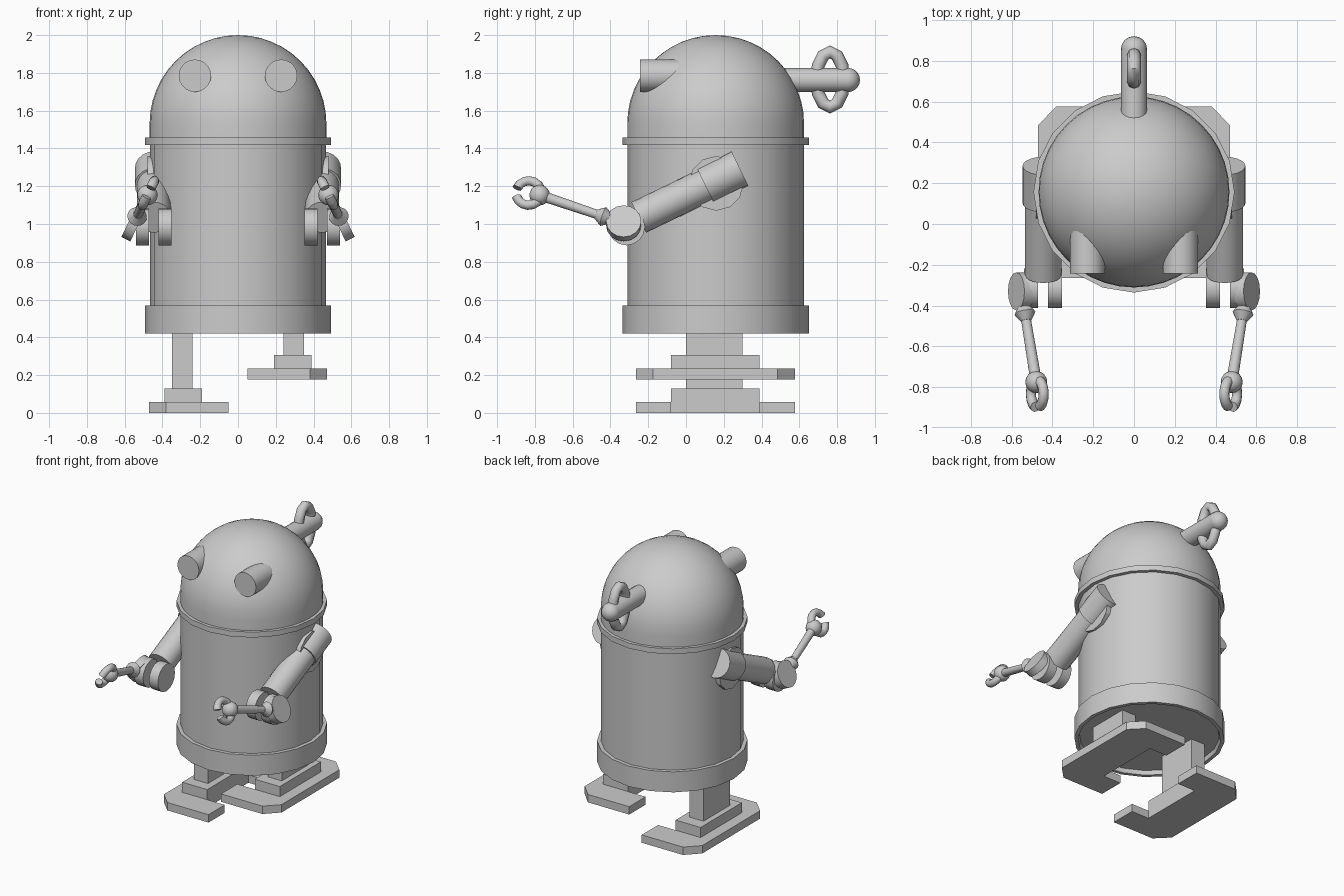
import bpy, bmesh, math
from mathutils import Vector, Matrix

if "Cube" in bpy.data.objects:
    bpy.data.objects.remove(bpy.data.objects["Cube"])

grey = bpy.data.materials.new("grey metal")
grey.diffuse_color = (0.6, 0.6, 0.6, 1)
grey.use_nodes = True
grey.node_tree.nodes["Principled BSDF"].inputs["Base Color"].default_value = grey.diffuse_color
CY = 0.157  # body axis in y


def finish(name, bm, angle=30):
    bmesh.ops.recalc_face_normals(bm, faces=bm.faces)
    me = bpy.data.meshes.new(name)
    bm.to_mesh(me)
    bm.free()
    me.materials.append(grey)
    ob = bpy.data.objects.new(name, me)
    bpy.context.collection.objects.link(ob)
    bpy.ops.object.select_all(action='DESELECT')
    ob.select_set(True)
    bpy.context.view_layer.objects.active = ob
    bpy.ops.object.shade_smooth_by_angle(angle=math.radians(angle))
    return ob


def lathe(name, profile, segs=20):
    """Spin (radius, z) points around the body axis."""
    bm = bmesh.new()
    vs = [bm.verts.new((r, 0, z)) for r, z in profile]
    es = [bm.edges.new(p) for p in zip(vs, vs[1:])]
    bmesh.ops.spin(bm, geom=vs + es, cent=(0, 0, 0), axis=(0, 0, 1),
                   angle=math.tau, steps=segs)
    bmesh.ops.remove_doubles(bm, verts=bm.verts, dist=1e-4)
    bmesh.ops.translate(bm, vec=(0, CY, 0), verts=bm.verts)
    return finish(name, bm)


def rod(name, p, q, r1, r2=None, segs=16):
    """Cylinder or cone from p to q."""
    p, q = Vector(p), Vector(q)
    d = q - p
    m = Matrix.Translation((p + q) / 2) @ d.to_track_quat('Z', 'Y').to_matrix().to_4x4()
    bm = bmesh.new()
    bmesh.ops.create_cone(bm, cap_ends=True, segments=segs, radius1=r1,
                          radius2=r1 if r2 is None else r2, depth=d.length, matrix=m)
    return finish(name, bm)


def ball(name, c, r):
    bm = bmesh.new()
    bmesh.ops.create_uvsphere(bm, u_segments=16, v_segments=10, radius=r,
                              matrix=Matrix.Translation(c))
    return finish(name, bm, 50)


def ring(name, c, a, b, tube, start=0, sweep=360, steps=16, sides=8):
    """Tube along an (arc of an) ellipse with half-axis vectors a and b."""
    c, a, b = Vector(c), Vector(a), Vector(b)
    n = a.cross(b).normalized()
    closed = sweep == 360
    loops = []
    bm = bmesh.new()
    for i in range(steps if closed else steps + 1):
        t = math.radians(start + sweep * i / steps)
        out = (a * math.cos(t) / a.length_squared ** 0.5 * b.length
               + b * math.sin(t) / b.length_squared ** 0.5 * a.length).normalized()
        mid = c + a * math.cos(t) + b * math.sin(t)
        loops.append([bm.verts.new(mid + tube * (out * math.cos(math.tau * k / sides)
                                                 + n * math.sin(math.tau * k / sides)))
                      for k in range(sides)])
    pairs = list(zip(loops, loops[1:])) + ([(loops[-1], loops[0])] if closed else [])
    for l, m in pairs:
        for k in range(sides):
            j = (k + 1) % sides
            bm.faces.new((l[k], l[j], m[j], m[k]))
    if not closed:
        bm.faces.new(loops[0])
        bm.faces.new(loops[-1])
    return finish(name, bm, 50)


def prism(name, pts, z0, z1):
    bm = bmesh.new()
    f = bm.faces.new([bm.verts.new((x, y, z0)) for x, y in pts])
    top = bmesh.ops.extrude_face_region(bm, geom=[f])['geom']
    bmesh.ops.translate(bm, vec=(0, 0, z1 - z0),
                        verts=[v for v in top if isinstance(v, bmesh.types.BMVert)])
    return finish(name, bm)


def box(name, x0, x1, y0, y1, z0, z1):
    return prism(name, [(x0, y0), (x1, y0), (x1, y1), (x0, y1)], z0, z1)


# Body, bands and dome
lathe("body", [(0, 0.45), (0.467, 0.45), (0.467, 1.44), (0, 1.44)])
lathe("base_band", [(0.468, 0.42), (0.493, 0.42), (0.493, 0.568), (0.46, 0.568),
                    (0.46, 0.44), (0.468, 0.42)])
lathe("neck_band", [(0.45, 1.418), (0.493, 1.418), (0.493, 1.457), (0.45, 1.457),
                    (0.45, 1.418)])
dome = [(0.468, 1.43)] + [(0.468 * math.cos(i * math.pi / 24), 1.532 + 0.468 * math.sin(i * math.pi / 24))
                          for i in range(12)] + [(0, 2.0)]
lathe("dome", dome, 40)

# Wind-up key
rod("key_shaft", (0, 0.50, 1.762), (0, 0.857, 1.762), 0.064)
ball("key_end", (0, 0.857, 1.762), 0.064)
ring("key_bow", (0, 0.763, 1.765), (0, 0.073, 0), (0, 0, 0.146), 0.034, steps=12)

for s, side in ((1, "right"), (-1, "left")):
    # Eye
    rod(side + "_eye", (s * 0.228, -0.243, 1.785), (s * 0.228, 0.05, 1.785), 0.086, segs=20)

    # Upper arm with shoulder joint and sleeve
    ax = s * 0.445
    rod(side + "_shoulder", (s * 0.3, 0.16, 1.215), (s * 0.48, 0.16, 1.215), 0.145, segs=12)
    rod(side + "_sleeve", (ax, 0.285, 1.294), (ax, 0.102, 1.204), 0.101, segs=20)
    rod(side + "_upper_arm", (ax, 0.2, 1.252), (ax, -0.25, 1.035), 0.09, segs=20)

    # Elbow fork: two round prongs
    for x0, x1, part in ((0.352, 0.422, "inner"), (0.47, 0.54, "outer")):
        rod(side + "_" + part + "_prong", (s * x0, -0.315, 0.985), (s * x1, -0.315, 0.985), 0.098)

    # Forearm lies in a plane tilted outward at the bottom
    n = Vector((s * 0.9, 0, 0.436))
    v = Vector((-s * 0.436, 0, 0.9))
    f = Vector((0, -1, 0))
    e = Vector((s * 0.552, -0.33, 1.003))
    along = (f + v * 0.375).normalized()
    up = n.cross(along) * s
    wrist = e + along * 0.475
    rod(side + "_elbow_disc", e - n * 0.025, e + n * 0.028, 0.093)
    rod(side + "_cuff_flare", e + along * 0.08, e + along * 0.115, 0.03, 0.052)
    rod(side + "_cuff", e + along * 0.115, e + along * 0.155, 0.052, 0.026)
    rod(side + "_forearm", e + along * 0.14, wrist, 0.024, 0.028)
    ball(side + "_wrist", wrist, 0.054)
    ring(side + "_claw", wrist + f * 0.058 + v * 0.012, f * 0.067, v * 0.072, 0.026,
         start=24, sweep=318, steps=14)

    # Leg, ankle and notched foot; the right one is lifted
    z = 0.177 if s > 0 else 0
    box(side + "_leg", s * 0.24, s * 0.35, 0.0, 0.30, z + 0.12, 0.46)
    box(side + "_ankle", s * 0.19, s * 0.39, -0.08, 0.39, z + 0.002, z + 0.13)
    foot = [(0.05, -0.265), (0.38, -0.265), (0.47, -0.175), (0.47, 0.485), (0.38, 0.577),
            (0.05, 0.577), (0.05, 0.39), (0.19, 0.39), (0.19, -0.08), (0.05, -0.08)]
    prism(side + "_foot", [(s * x, y) for x, y in foot], z, z + 0.057)
